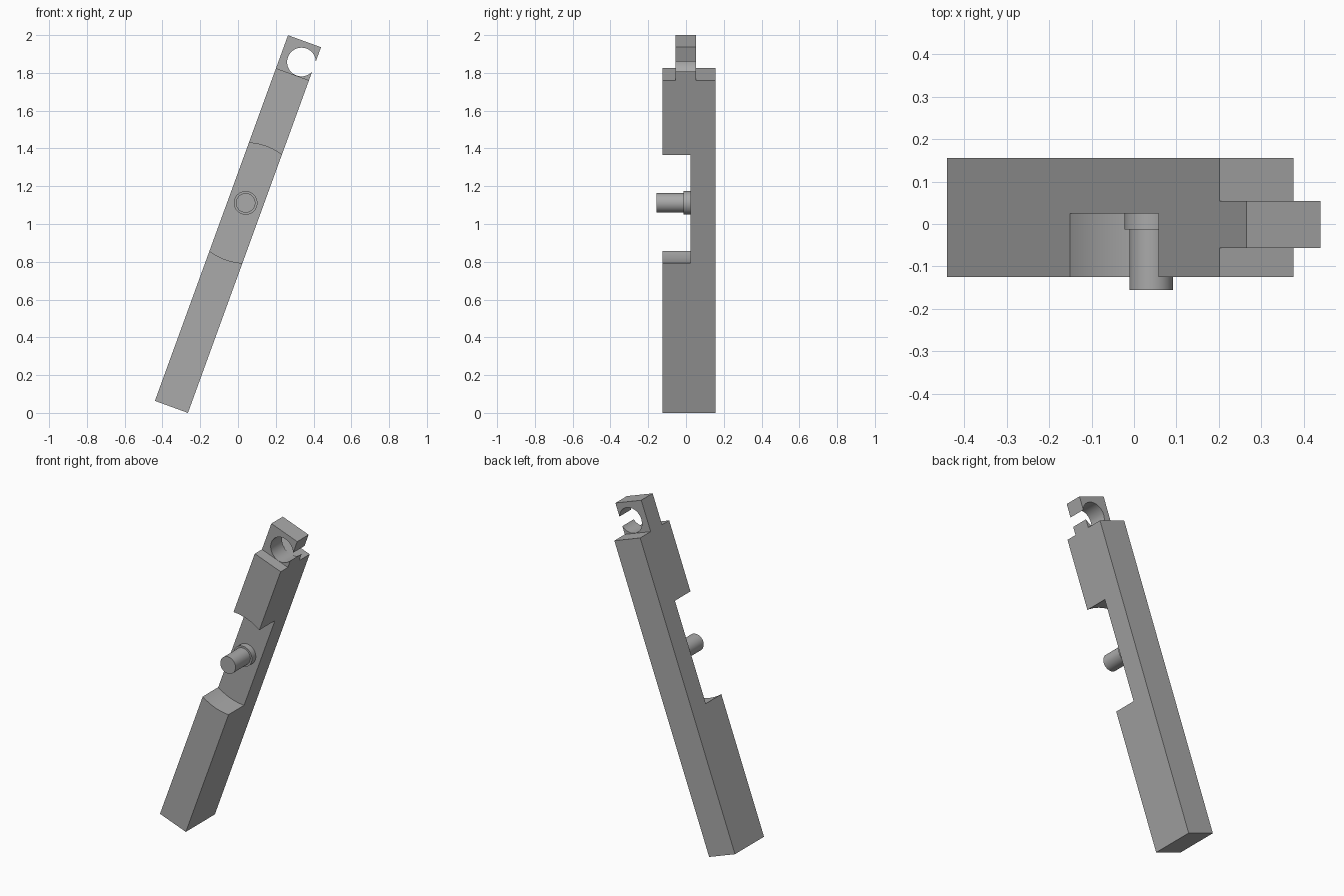
import bpy
from math import radians
from mathutils import Matrix, Vector

cube = bpy.data.objects.get("Cube")
if cube:
    bpy.data.objects.remove(cube, do_unlink=True)

grey = bpy.data.materials.new("plain grey")
grey.use_nodes = True
grey.diffuse_color = (0.4, 0.4, 0.4, 1)
grey.node_tree.nodes["Principled BSDF"].inputs["Base Color"].default_value = (0.4, 0.4, 0.4, 1)

# The bar is modelled upright around the pin axis, then leaned over
LEAN = Matrix.Translation((0.0405, 0, 1.1115)) @ Matrix.Rotation(radians(20), 4, "Y")
HALF = 0.093


def finish(name):
    ob = bpy.context.object
    ob.name = name
    bpy.ops.object.transform_apply(location=True, rotation=True, scale=True)
    ob.data.materials.append(grey)
    return ob


def box(name, low, high):
    low, high = Vector(low), Vector(high)
    bpy.ops.mesh.primitive_cube_add(size=1, location=(low + high) / 2)
    bpy.context.object.scale = high - low
    return finish(name)


def cylinder(name, radius, y0, y1, x=0, z=0, sides=64):
    bpy.ops.mesh.primitive_cylinder_add(
        vertices=sides, radius=radius, depth=y1 - y0,
        location=(x, (y0 + y1) / 2, z), rotation=(radians(90), 0, 0))
    return finish(name)


def combine(target, tool, operation):
    mod = target.modifiers.new(operation.lower(), "BOOLEAN")
    mod.operation, mod.object, mod.solver = operation, tool, "EXACT"
    bpy.ops.object.select_all(action="DESELECT")
    bpy.context.view_layer.objects.active = target
    target.select_set(True)
    bpy.ops.object.modifier_apply(modifier=mod.name)
    bpy.data.objects.remove(tool, do_unlink=True)


# Bar with a round-ended recess in its front
bar = box("bar", (-HALF, -0.125, -1.149), (HALF, 0.155, 0.725))
combine(bar, cylinder("recess_cutter", 0.3185, -0.3, 0.025, sides=128), "DIFFERENCE")

# Tongue with an open-sided hole at the top end
tongue = box("tongue", (-HALF, -0.056, 0.69), (HALF, 0.054, 0.911))
combine(tongue, cylinder("hole_cutter", 0.076, -0.3, 0.3, 0.0225, 0.802), "DIFFERENCE")
combine(bar, tongue, "UNION")

# Pivot pin standing on a collar
pin = cylinder("pin", 0.0515, -0.155, 0.026)
collar = cylinder("collar", 0.0625, -0.0125, 0.026)

for part in (bar, pin, collar):
    part.data.transform(LEAN)
    bpy.ops.object.select_all(action="DESELECT")
    bpy.context.view_layer.objects.active = part
    part.select_set(True)
    bpy.ops.object.shade_smooth_by_angle(angle=radians(30))
